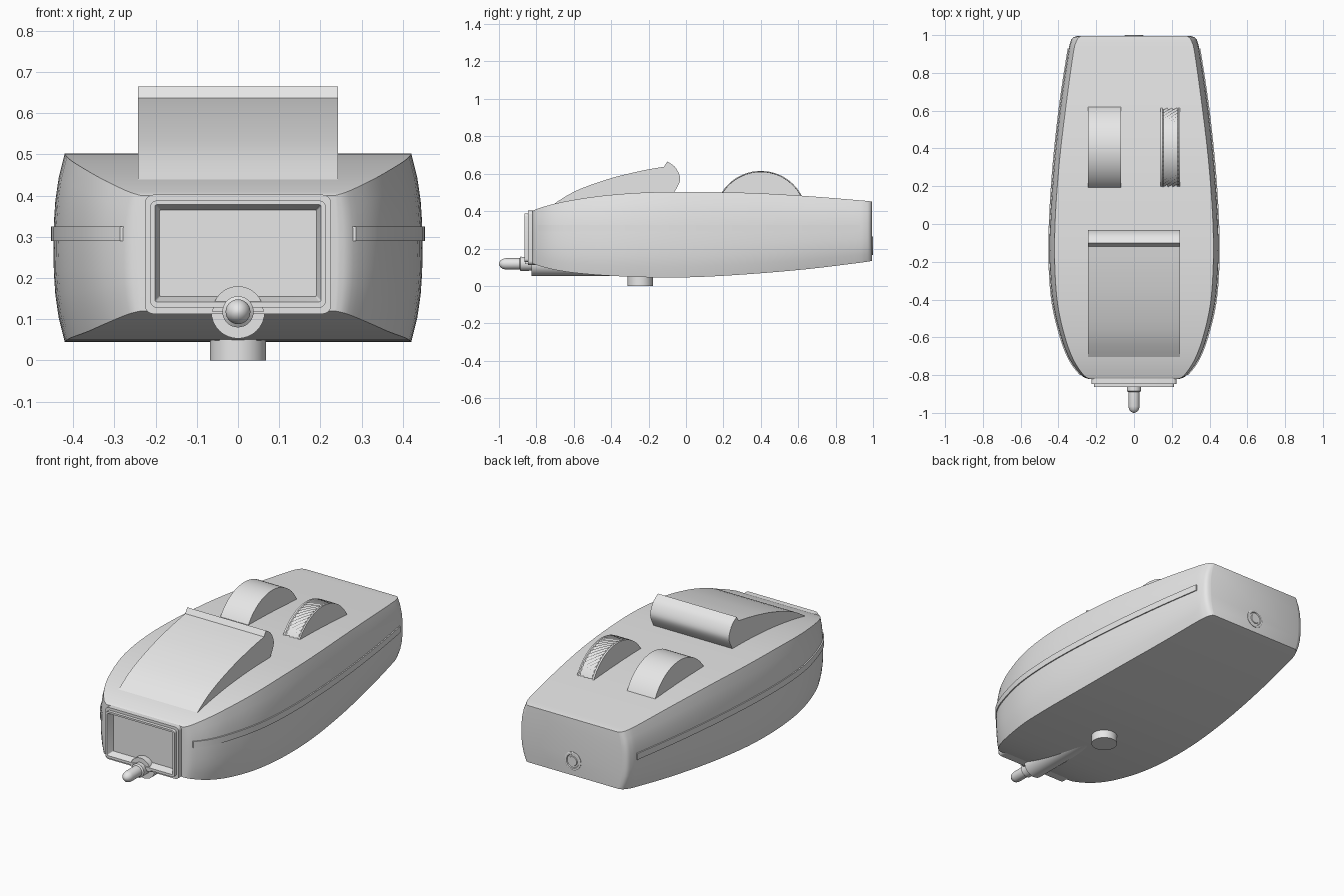
import bpy
import bmesh
from math import sin, cos, pi, radians

cube = bpy.data.objects.get("Cube")
if cube:
    bpy.data.objects.remove(cube, do_unlink=True)

grey = bpy.data.materials.new("light_grey")
grey.use_nodes = True
grey.diffuse_color = (0.8, 0.8, 0.8, 1)
grey.node_tree.nodes["Principled BSDF"].inputs["Base Color"].default_value = grey.diffuse_color


def loft(name, rings, angle=30):
    """Skin a list of closed rings and cap both ends."""
    bm = bmesh.new()
    loops = [[bm.verts.new(p) for p in ring] for ring in rings]
    n = len(loops[0])
    for a, b in zip(loops, loops[1:]):
        for i in range(n):
            j = (i + 1) % n
            bm.faces.new((a[i], a[j], b[j], b[i]))
    bm.faces.new(loops[0])
    bm.faces.new(loops[-1])
    bmesh.ops.recalc_face_normals(bm, faces=bm.faces)
    mesh = bpy.data.meshes.new(name)
    bm.to_mesh(mesh)
    bm.free()
    mesh.materials.append(grey)
    obj = bpy.data.objects.new(name, mesh)
    bpy.context.collection.objects.link(obj)
    bpy.ops.object.select_all(action='DESELECT')
    obj.select_set(True)
    bpy.context.view_layer.objects.active = obj
    bpy.ops.object.shade_smooth_by_angle(angle=radians(angle))
    return obj


def lathe_y(name, z, profile, segs=32):
    """Turn (y, radius) pairs about an axis along y."""
    turn = [2 * pi * i / segs for i in range(segs)]
    return loft(name, [[(r * cos(t), y, z + r * sin(t)) for t in turn] for y, r in profile])


def catmull(a, b, c, d, t):
    return tuple(0.5 * (2 * q + (r - p) * t + (2 * p - 5 * q + 4 * r - s) * t * t
                        + (3 * q - p - 3 * r + s) * t ** 3) for p, q, r, s in zip(a, b, c, d))


def smooth_path(pts, steps):
    out = []
    for i in range(len(pts) - 1):
        a, d = pts[max(i - 1, 0)], pts[min(i + 2, len(pts) - 1)]
        out += [catmull(a, pts[i], pts[i + 1], d, k / steps) for k in range(steps)]
    return out + [pts[-1]]


# Hull stations: y, half width at middle, half width at edge, bottom, top
stations = smooth_path([
    (-.82, .24, .235, .12, .40), (-.80, .28, .267, .112, .41),
    (-.72, .34, .32, .09, .435), (-.6, .387, .365, .07, .46),
    (-.42, .43, .405, .055, .485), (-.2, .447, .42, .046, .5),
    (.05, .443, .416, .047, .502), (.35, .422, .393, .064, .497),
    (.65, .388, .357, .09, .48), (.9, .35, .322, .12, .46),
    (.96, .338, .308, .128, .455), (.985, .325, .295, .132, .452),
    (.995, .3, .28, .134, .45)], 4)

# Main body
bulge = [(k / 8, 1 - abs(k / 4 - 1) ** 2.6) for k in range(9)]
rings = []
for y, mid, edge, low, high in stations:
    side = [(edge + (mid - edge) * f, y, low + (high - low) * t) for t, f in bulge]
    rings.append(side + [(-x, y, z) for x, y, z in reversed(side)])
loft("body", rings)

# Trim strips along both sides
for name, s in (("left_trim", 1), ("right_trim", -1)):
    run = [(y, mid) for y, mid, *_ in stations if -.805 < y < .935]
    loft(name, [[(s * (w - .03), y, .29), (s * (w + .006), y, .29),
                 (s * (w + .006), y, .325), (s * (w - .03), y, .325)] for y, w in run])


# Front window frame with a sunken pane
def rounded_rect(w, low, high, r, y):
    ring = []
    for cx, cz, start in ((w - r, high - r, 0), (r - w, high - r, 1),
                          (r - w, low + r, 2), (w - r, low + r, 3)):
        for k in range(6):
            t = (start + k / 5) * pi / 2
            ring.append((cx + r * cos(t), y, cz + r * sin(t)))
    return ring


loft("window_frame", [
    rounded_rect(.226, .113, .402, .02, -.80), rounded_rect(.226, .113, .402, .02, -.846),
    rounded_rect(.213, .128, .388, .016, -.846), rounded_rect(.213, .128, .388, .016, -.864),
    rounded_rect(.202, .142, .378, .006, -.864), rounded_rect(.19, .155, .365, .003, -.826)])

# Nozzle: arch over it, fairing below the hull, stepped tip
arch = [(pi * k / 16) for k in range(17)]
loft("nozzle_arch", [[(.062 * cos(t), y, .118 + .062 * sin(t)) for t in arch]
                     for y in (-.82, -.86)])
lathe_y("nozzle_fairing", .118, [(-.825, .065), (-.25, .065)])
lathe_y("nozzle_tip", .118, [(-.8, .036), (-.884, .038), (-.89, .03), (-.965, .03),
                             (-.982, .026), (-.994, .016), (-1, .005)])

# Top lever with a raised lip
slope = smooth_path([(-.74, .415), (-.6, .503), (-.42, .57), (-.25, .613), (-.118, .637)], 4)
lip = smooth_path([(-.1, .665), (-.06, .637), (-.034, .59), (-.036, .55), (-.07, .49)], 4)
profile = slope + lip + [(-.09, .45), (-.4, .42)]
loft("lever", [[(x, y, z) for y, z in profile] for x in (-.243, .243)])


# Thumb wheels set into the top
def wheel(name, layers, segs):
    rings = []
    for row, (x, r, knurl) in enumerate(layers):
        ring = []
        for i in range(segs):
            t = 2 * pi * i / segs
            q = r + (knurl if (i + row) % 2 else 0)
            ring.append((x, .4 + q * cos(t), .368 + q * sin(t)))
        rings.append(ring)
    loft(name, rings)


wheel("wide_wheel", [(-.243, .247, 0), (-.07, .247, 0)], 64)
knurls = [(.155 + .0125 * k, .234, .009) for k in range(7)]
wheel("knurled_wheel", [(.14, .242, 0), (.15, .242, 0)] + knurls
      + [(.235, .242, 0), (.243, .242, 0)], 120)

# Foot under the hull
turn = [2 * pi * i / 40 for i in range(40)]
loft("foot", [[(.068 * cos(t), -.245 + .068 * sin(t), z) for t in turn] for z in (0, .1)])

# Socket on the back
lathe_y("back_socket", .215, [(.98, .05), (.998, .05), (1, .047), (1, .038), (.996, .035),
                              (.996, .027), (1, .025)])
